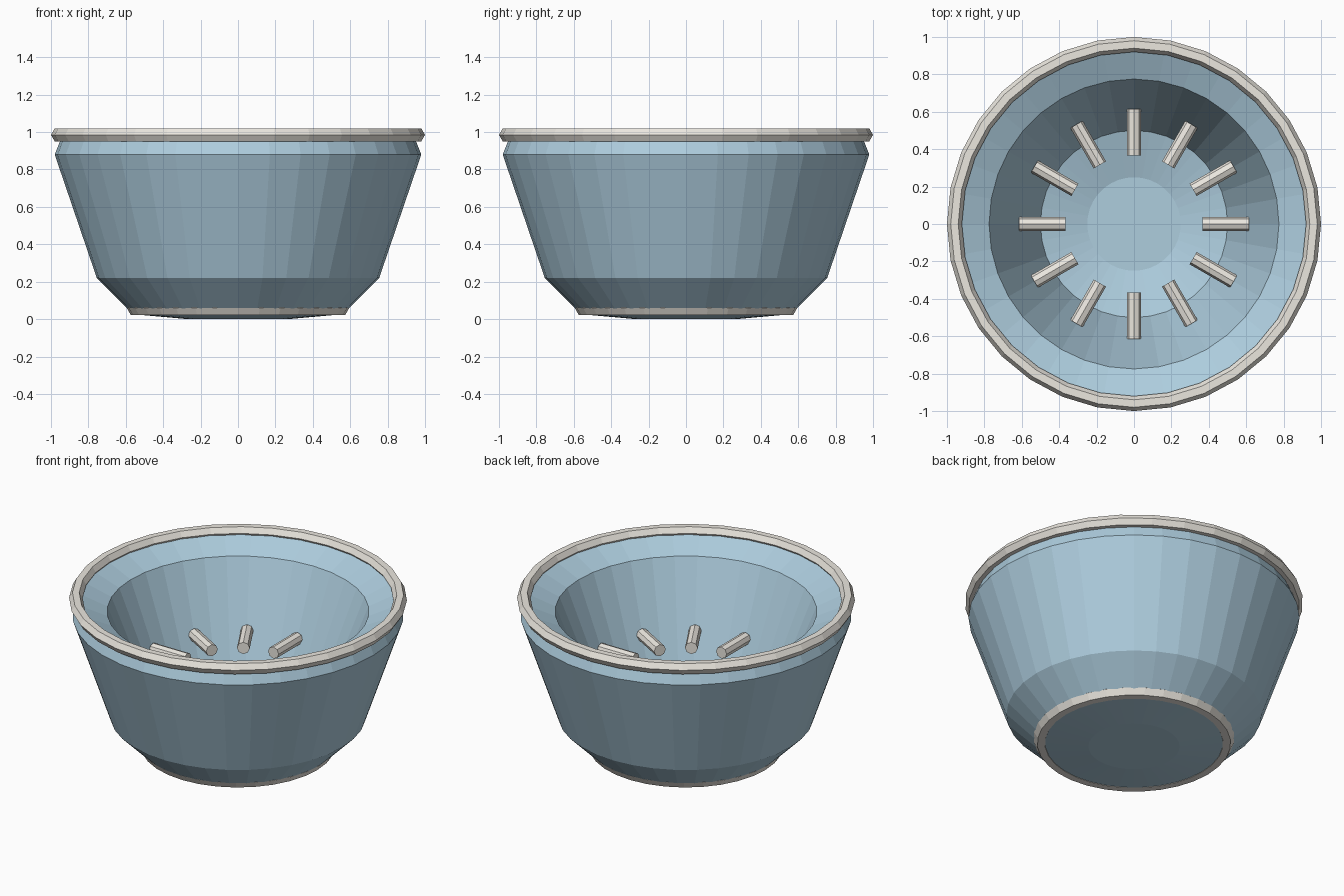
import bpy, bmesh
from math import pi, sin, cos, tau
from mathutils import Matrix

if "Cube" in bpy.data.objects:
    bpy.data.objects.remove(bpy.data.objects["Cube"])


def material(name, rgb):
    m = bpy.data.materials.new(name)
    m.diffuse_color = (*rgb, 1)
    m.use_nodes = True
    m.node_tree.nodes["Principled BSDF"].inputs["Base Color"].default_value = m.diffuse_color
    return m


BLUE = material("blue_glaze", (0.42, 0.61, 0.73))
CREAM = material("cream", (0.83, 0.80, 0.74))


def finish(name, bm, mat):
    bmesh.ops.remove_doubles(bm, verts=bm.verts, dist=1e-5)
    bmesh.ops.recalc_face_normals(bm, faces=bm.faces)
    mesh = bpy.data.meshes.new(name)
    bm.to_mesh(mesh)
    bm.free()
    mesh.materials.append(mat)
    obj = bpy.data.objects.new(name, mesh)
    bpy.context.collection.objects.link(obj)
    return obj


def lathe(name, profile, segments, mat, closed=False):
    """Revolve (radius, height) points around z."""
    bm = bmesh.new()
    vs = [bm.verts.new((r, 0, z)) for r, z in profile]
    pairs = list(zip(vs, vs[1:])) + ([(vs[-1], vs[0])] if closed else [])
    edges = [bm.edges.new(p) for p in pairs]
    bmesh.ops.spin(bm, geom=vs + edges, axis=(0, 0, 1), cent=(0, 0, 0),
                   angle=tau, steps=segments, use_merge=False)
    return finish(name, bm, mat)


def ring(name, radius, thickness, z, segments):
    """Hexagonal-section ring."""
    section = [(radius + thickness * cos(i * tau / 6),
                z + thickness * sin(i * tau / 6)) for i in range(6)]
    return lathe(name, section, segments, CREAM, closed=True)


# Thick-walled bowl: outside from the base up, over the lip, inside back down
lathe("bowl", [(0, 0), (0.27, 0), (0.56, 0.026), (0.755, 0.22), (0.98, 0.88),
               (0.94, 0.98), (0.775, 0.905), (0.5, 0.21), (0.25, 0.14), (0, 0.14)],
      36, BLUE)

# Rim and foot bands
ring("rim_ring", 0.96, 0.04, 0.985, 32)
ring("foot_ring", 0.55, 0.045, 0.06, 32)

# Radial pegs set into the inner wall
PEGS, INNER, OUTER = 12, 0.365, 0.615
for i in range(PEGS):
    bm = bmesh.new()
    mat = (Matrix.Rotation(i * tau / PEGS, 4, 'Z')
           @ Matrix.Translation(((INNER + OUTER) / 2, 0, 0.495))
           @ Matrix.Rotation(pi / 2, 4, 'Y'))
    bmesh.ops.create_cone(bm, cap_ends=True, segments=8, radius1=0.038,
                          radius2=0.038, depth=OUTER - INNER, matrix=mat)
    finish(f"peg_{i + 1}", bm, CREAM)
